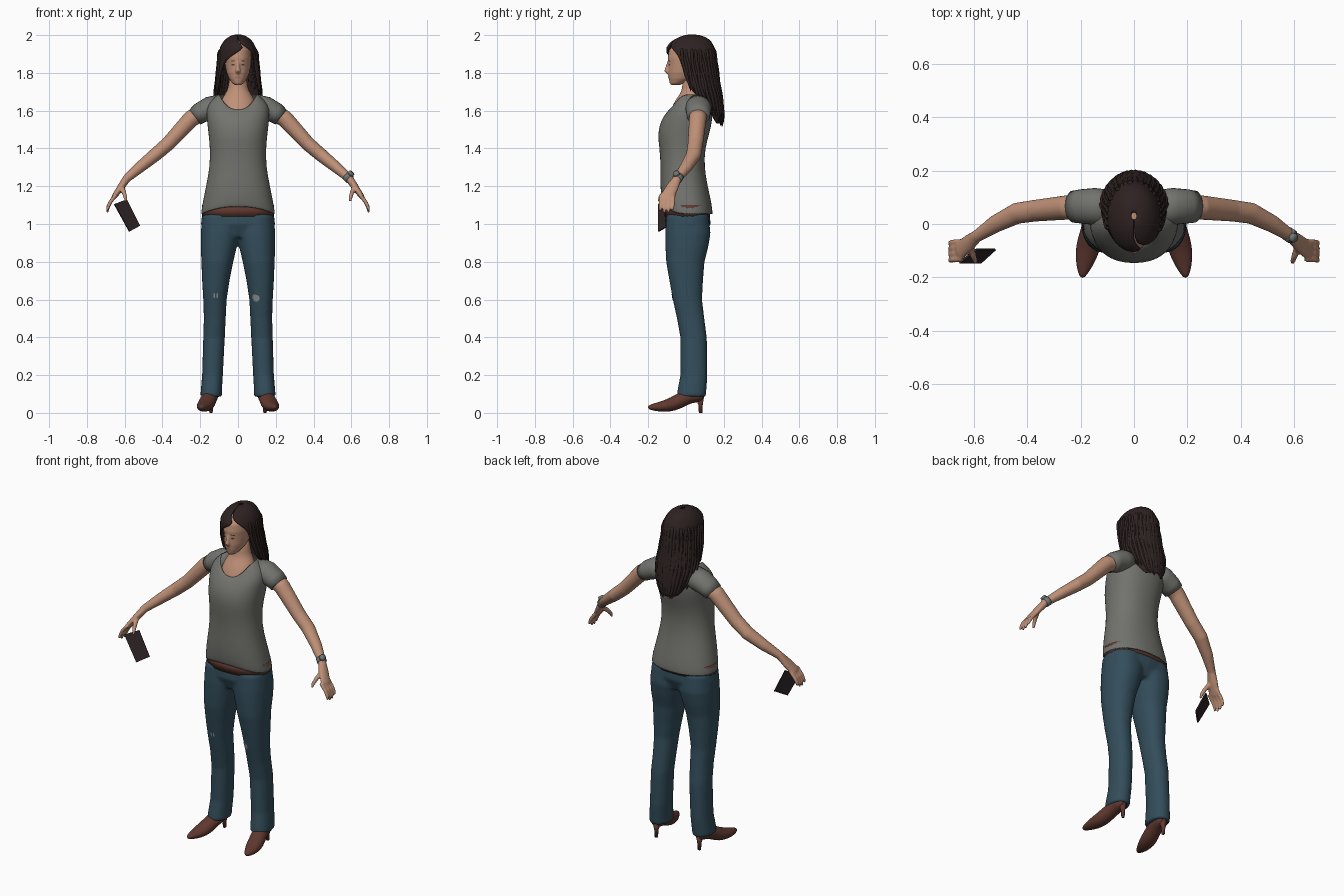
import bpy, bmesh, random
from math import sin, cos, pi, copysign
from mathutils import Vector as V

random.seed(4)
cube = bpy.data.objects.get("Cube")
if cube:
    bpy.data.objects.remove(cube)


def material(name, *rgb):
    m = bpy.data.materials.new(name)
    m.use_nodes = True
    m.diffuse_color = (*rgb, 1)
    m.node_tree.nodes["Principled BSDF"].inputs["Base Color"].default_value = (*rgb, 1)
    return m


SKIN = material("skin", .52, .28, .185)
LIPS = material("lips", .40, .17, .13)
EYES = material("eye_brown", .09, .05, .04)
HAIR = material("dark_hair", .028, .016, .016)
SHIRT = material("grey_cotton", .17, .17, .155)
DENIM = material("blue_denim", .033, .075, .105)
FRAY = material("frayed_denim", .25, .27, .27)
LEATHER = material("brown_leather", .115, .04, .029)
METAL = material("watch_grey", .16, .18, .18)
PHONE = material("phone_dark", .03, .018, .02)


def loft(bm, rings, closed=True, caps=True):
    rows = [[bm.verts.new(p) for p in r] for r in rings]
    n = len(rows[0])
    for a, b in zip(rows, rows[1:]):
        for i in range(n if closed else n - 1):
            j = (i + 1) % n
            bm.faces.new((a[i], a[j], b[j], b[i]))
    if caps:
        bm.faces.new(rows[0])
        bm.faces.new(rows[-1])


def section(z, x0, x1, yf, yb, drop=0, n=32, power=.9, arc=None):
    """Horizontal oval, angle measured from the front; drop lowers its front."""
    start, end = arc or (0, 2 * pi * (n - 1) / n)
    out = []
    for i in range(n):
        t = start + (end - start) * i / (n - 1)
        s, c = (copysign(abs(k) ** power, k) for k in (sin(t), cos(t)))
        out.append(V(((x0 + x1) / 2 + (x1 - x0) / 2 * s,
                      (yf + yb) / 2 - (yb - yf) / 2 * c,
                      z - drop * max(0, cos(t)) ** 2)))
    return out


def tube(bm, path, ref=(0, 1, 0), n=14):
    """Path of (x, y, z, radius along ref, radius across)."""
    pts = [V(p[:3]) for p in path]
    rings = []
    for i, p in enumerate(path):
        d = (pts[min(i + 1, len(pts) - 1)] - pts[max(i - 1, 0)]).normalized()
        u = V(ref)
        u = (u - d * u.dot(d)).normalized()
        w = d.cross(u)
        rings.append([pts[i] + u * p[3] * cos(2 * pi * k / n)
                      + w * p[-1] * sin(2 * pi * k / n) for k in range(n)])
    loft(bm, rings)


def finish(name, bm, mat, subsurf=0, voxel=0, thick=0, offset=-1):
    bmesh.ops.recalc_face_normals(bm, faces=bm.faces)
    me = bpy.data.meshes.new(name)
    bm.to_mesh(me)
    bm.free()
    me.materials.append(mat)
    me.polygons.foreach_set("use_smooth", [True] * len(me.polygons))
    ob = bpy.data.objects.new(name, me)
    bpy.context.collection.objects.link(ob)
    if voxel:
        m = ob.modifiers.new("blend", "REMESH")
        m.mode, m.voxel_size, m.use_smooth_shade = "VOXEL", voxel, True
        m = ob.modifiers.new("soften", "SMOOTH")
        m.factor, m.iterations = .5, 4
    if thick:
        m = ob.modifiers.new("thickness", "SOLIDIFY")
        m.thickness, m.offset = thick, offset
    if subsurf:
        m = ob.modifiers.new("round", "SUBSURF")
        m.levels = m.render_levels = subsurf
    return ob


def patch(name, x, y, z, w, h, mat, target, tilt=0):
    """Thin oval plate hugging the target surface."""
    bm = bmesh.new()
    bmesh.ops.create_grid(bm, x_segments=8, y_segments=8, size=1)
    for v in bm.verts:
        a, b = v.co.x, v.co.y
        px, pz = a * (1 - b * b / 2) ** .5 * w, b * (1 - a * a / 2) ** .5 * h
        v.co = (x + px, y, z + pz + tilt * px)
    ob = finish(name, bm, mat)
    m = ob.modifiers.new("hug", "SHRINKWRAP")
    m.target, m.wrap_mode, m.offset = target, "ABOVE_SURFACE", .002


# Jeans: two legs and the hips blended together
LEG = [(.085, .085, .2, -.05, .105), (.12, .085, .197, -.045, .108), (.2, .08, .19, -.03, .113),
       (.4, .07, .184, -.03, .11), (.5, .065, .181, -.048, .097), (.6, .06, .184, -.07, .085),
       (.7, .045, .19, -.088, .09), (.8, .025, .194, -.105, .098), (.88, .006, .197, -.109, .118),
       (.95, -.01, .197, -.11, .13), (1.045, -.02, .19, -.105, .12)]
bm = bmesh.new()
for s in (1, -1):
    loft(bm, [section(z, s * a, s * b, f, k) for z, a, b, f, k in LEG])
loft(bm, [section(z, -r, r, f, k) for z, r, f, k in
          ((.93, .16, -.085, .1), (1, .197, -.112, .13), (1.055, .19, -.108, .126))])
jeans = finish("jeans", bm, DENIM, voxel=.01)
patch("left_knee_tear", .092, -.064, .608, .024, .02, FRAY, jeans)
for i in (0, 1):
    patch("right_knee_tear", -.125 + i * .014, -.068, .622, .004, .014, FRAY, jeans)

# Belt showing below the raised hem
bm = bmesh.new()
loft(bm, [section(z, -.191, .191, -.113, .128) for z in (1.04, 1.1)], caps=False)
finish("belt", bm, LEATHER, thick=.006)

# T-shirt body
bm = bmesh.new()
loft(bm, [section(z, -r, r, f, k, d) for z, r, f, k, d in (
    (1.05, .197, -.122, .142, -.04), (1.1, .19, -.13, .138, -.02), (1.2, .17, -.137, .115, 0),
    (1.3, .15, -.134, .097, 0), (1.4, .148, -.14, .1, 0), (1.48, .157, -.152, .125, 0),
    (1.55, .165, -.132, .14, 0), (1.61, .17, -.11, .14, .03), (1.655, .145, -.092, .125, .05),
    (1.69, .1, -.08, .1, .085))], caps=False)
finish("shirt_body", bm, SHIRT, subsurf=1, thick=.005)

# Neck and upper chest
bm = bmesh.new()
loft(bm, [section(z, -r, r, f, k, power=1) for z, r, f, k in (
    (1.55, .12, -.1, .09), (1.61, .1, -.078, .09), (1.655, .09, -.058, .09), (1.69, .068, -.03, .088),
    (1.72, .05, -.018, .082), (1.8, .046, -.02, .08))])
finish("neck", bm, SKIN, subsurf=1)

# Head with nose
bm = bmesh.new()
loft(bm, [section(z, -r, r, f, k, power=1) for z, r, f, k in (
    (1.735, .016, -.078, -.035), (1.745, .03, -.086, -.01), (1.77, .048, -.092, .04),
    (1.8, .06, -.095, .07), (1.84, .068, -.094, .1), (1.88, .071, -.097, .11),
    (1.92, .068, -.09, .11), (1.955, .052, -.06, .09), (1.975, .02, -.02, .05))])
tube(bm, [(0, -.09, 1.86, .008, .007), (0, -.1, 1.83, .009, .009),
          (0, -.105, 1.812, .011, .014), (0, -.092, 1.798, .008, .01)])
head = finish("head", bm, SKIN, voxel=.005)
patch("mouth", 0, -.1, 1.775, .02, .006, LIPS, head)
for s, side in ((1, "left"), (-1, "right")):
    patch(side + "_eye", s * .028, -.09, 1.843, .012, .005, EYES, head)
    patch(side + "_eyebrow", s * .029, -.09, 1.863, .016, .003, EYES, head, -s * .12)

# Hair shell: z, half width, front, back, opening on the left and on the right
SHELL = [(2, .008, .02, .04, 0, 0), (1.988, .045, -.03, .1, 0, 0), (1.96, .078, -.08, .135, .1, 0),
         (1.935, .09, -.103, .147, .6, -.45), (1.905, .097, -.106, .153, .95, .1),
         (1.87, .1, -.102, .157, 1.1, .7), (1.82, .102, -.095, .163, 1.15, 1),
         (1.76, .112, -.075, .172, 1.15, 1.1), (1.7, .118, -.05, .182, 1.25, 1.25),
         (1.65, .11, -.01, .192, 1.6, 1.6), (1.58, .088, .03, .195, 1.8, 1.8),
         (1.53, .055, .08, .195, 2, 2)]
bm = bmesh.new()
loft(bm, [section(z, -r, r, f, k, n=36, power=1, arc=(a, 2 * pi - b))
          for z, r, f, k, a, b in SHELL], closed=False, caps=False)
finish("hair", bm, HAIR, subsurf=1, thick=.014, offset=0)

# Wavy locks lying over the shell
bm = bmesh.new()
for i in range(22):
    t = 1.25 + (2 * pi - 2.5) * i / 21
    last = 9 if i in (0, 1, 20, 21) else 11 + (5 < i < 16)
    path = []
    for j, (z, r, f, k, _, _) in enumerate(SHELL[3:last]):
        sway = random.uniform(-.06, .06)
        g = 1.0 + (.05 if j % 2 else -.01)
        w = .014 if j < last - 4 else .003
        path.append((r * g * sin(t + sway), (f + k) / 2 - (k - f) / 2 * g * cos(t + sway),
                     z - random.uniform(0, .02), w * .7, w))
    tube(bm, path, n=6)
finish("hair_locks", bm, HAIR, subsurf=1)

# Arms, sleeves and boots on both sides
ARM = [(.15, .07, 1.615, .05, .05), (.25, .062, 1.556, .046, .045), (.37, .05, 1.425, .041, .038),
       (.44, .04, 1.365, .04, .036), (.52, 0, 1.3, .033, .03), (.59, -.046, 1.24, .023, .022),
       (.62, -.072, 1.195, .033, .019), (.655, -.1, 1.145, .037, .014), (.66, -.103, 1.135, .03, .01)]
SLEEVE = [(.09, .06, 1.625, .068, .062), (.15, .066, 1.612, .069, .062), (.2, .066, 1.588, .064, .055),
          (.228, .065, 1.566, .06, .049)]
BOOT = [(.142, .095, .088, .018, .02), (.144, .07, .09, .035, .04), (.147, .03, .09, .036, .043),
        (.155, -.02, .072, .04, .043), (.168, -.07, .045, .038, .047), (.18, -.12, .034, .03, .042),
        (.19, -.17, .03, .02, .026), (.195, -.203, .03, .009, .008)]


def flip(path, s):
    return [(s * p[0], *p[1:]) for p in path]


for s, side in ((1, "left"), (-1, "right")):
    bm = bmesh.new()
    tube(bm, flip(ARM, s), n=20)
    for i in range(4):
        y = -.132 + i * .022
        drop = (.012, 0, .004, .018)[i]
        tube(bm, flip([(.645, y, 1.155, .011, .011), (.677, y - .002, 1.115, .0105, .0105),
                       (.69, y - .004, 1.08 + drop / 2, .009, .009),
                       (.692, y - .006, 1.057 + drop, .006, .006)], s))
    tube(bm, flip([(.615, -.08, 1.195, .014, .014), (.603, -.118, 1.165, .013, .012),
                   (.596, -.138, 1.14, .01, .01), (.594, -.146, 1.118, .006, .006)], s))
    finish(side + "_arm", bm, SKIN, voxel=.0055)

    bm = bmesh.new()
    tube(bm, flip(SLEEVE, s), n=24)
    finish(side + "_sleeve", bm, SHIRT)

    bm = bmesh.new()
    tube(bm, flip(BOOT, s), ref=(0, 0, 1), n=20)
    tube(bm, [(s * .143, .04, .07, .05, .042), (s * .143, .035, .16, .05, .042)])
    finish(side + "_boot", bm, LEATHER, subsurf=1)
    bm = bmesh.new()
    tube(bm, [(s * .143, .072, .085, .024, .024), (s * .143, .077, .045, .012, .012),
              (s * .143, .077, 0, .009, .009)])
    finish(side + "_boot_heel", bm, LEATHER)

# Watch on the left wrist
bm = bmesh.new()
tube(bm, [(.575, -.036, 1.253, .027, .026), (.593, -.048, 1.237, .027, .026)], n=20)
tube(bm, [(.594, -.05, 1.262, .018, .018), (.604, -.054, 1.273, .016, .016)])
finish("watch", bm, METAL)

# Phone held in the right hand
bm = bmesh.new()
corners = [V(c) for c in ((-.655, -.145, 1.105), (-.59, -.095, 1.13),
                          (-.52, -.095, .99), (-.575, -.145, .96))]
normal = (corners[1] - corners[0]).cross(corners[2] - corners[1]).normalized() * .004
loft(bm, [[c - normal for c in corners], [c + normal for c in corners]])
phone = finish("phone", bm, PHONE)
phone.data.polygons.foreach_set("use_smooth", [False] * len(phone.data.polygons))
